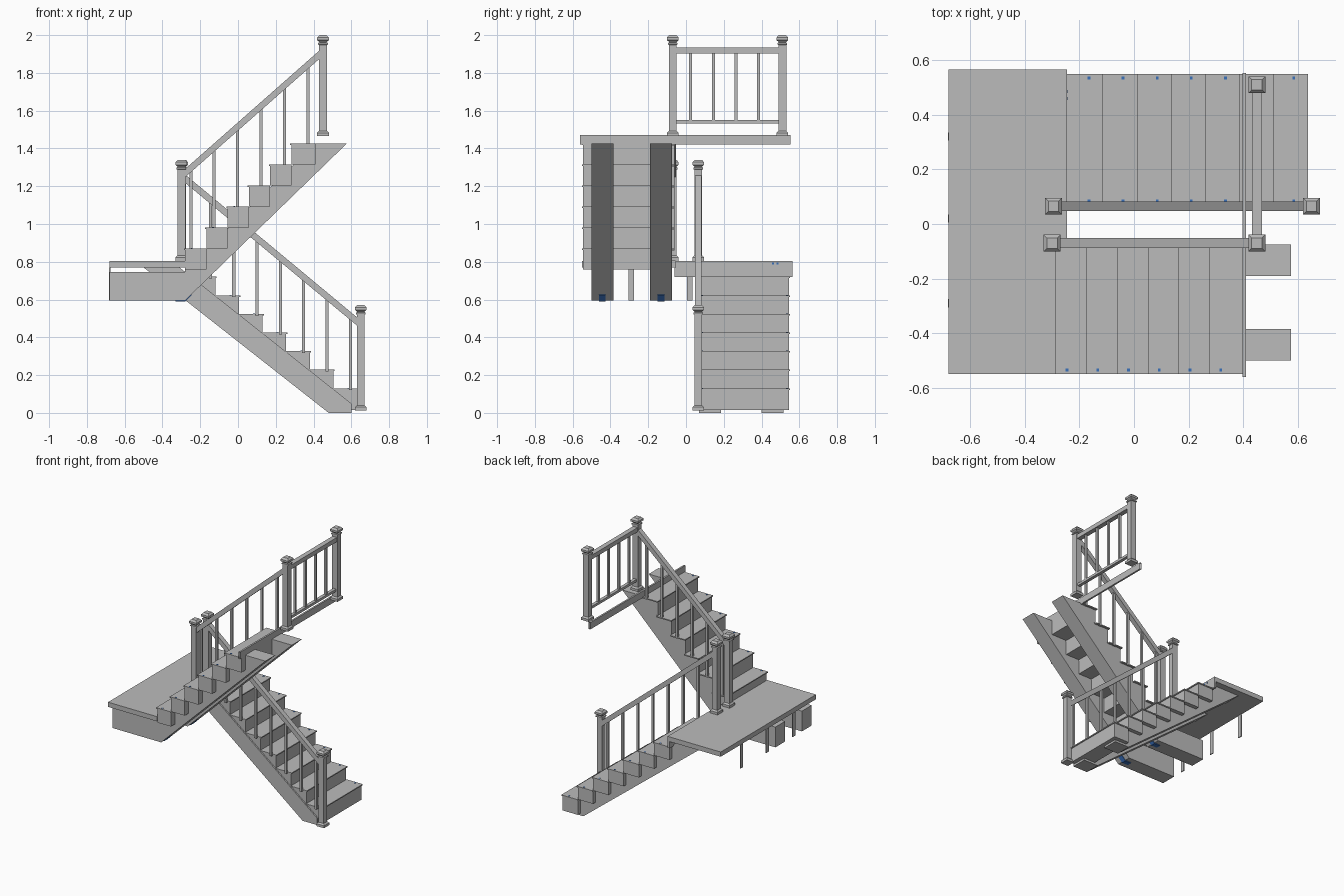
import bpy, bmesh

cube = bpy.data.objects.get("Cube")
if cube:
    bpy.data.objects.remove(cube, do_unlink=True)


def material(name, rgb):
    m = bpy.data.materials.new(name)
    m.use_nodes = True
    m.diffuse_color = (*rgb, 1)
    m.node_tree.nodes["Principled BSDF"].inputs["Base Color"].default_value = (*rgb, 1)
    return m


GREY = material("light_grey", (0.5, 0.5, 0.5))
BLUE = material("bolt_blue", (0.04, 0.16, 0.5))


def finish(name, bm, mat=GREY):
    bmesh.ops.recalc_face_normals(bm, faces=bm.faces)
    mesh = bpy.data.meshes.new(name)
    bm.to_mesh(mesh)
    bm.free()
    mesh.materials.append(mat)
    ob = bpy.data.objects.new(name, mesh)
    bpy.context.collection.objects.link(ob)
    return ob


def loft(name, rings, mat=GREY, caps=True):
    """Skin a list of matching point loops."""
    bm = bmesh.new()
    loops = [[bm.verts.new(p) for p in ring] for ring in rings]
    n = len(loops[0])
    for a, b in zip(loops, loops[1:]):
        for i in range(n):
            j = (i + 1) % n
            bm.faces.new((a[i], a[j], b[j], b[i]))
    if caps:
        bm.faces.new(loops[0])
        bm.faces.new(loops[-1])
    return finish(name, bm, mat)


def side_prism(name, xz, y0, y1, mat=GREY, caps=True):
    return loft(name, [[(x, y, z) for x, z in xz] for y in (y0, y1)], mat, caps)


def box(name, x0, x1, y0, y1, z0, z1, mat=GREY, caps=True):
    return side_prism(name, [(x0, z0), (x1, z0), (x1, z1), (x0, z1)], y0, y1, mat, caps)


def post(name, x, y, z, h):
    """Square newel post with foot, collar and faceted cap."""
    profile = [(.031, 0), (.031, .018), (.021, .028), (.021, h - .052), (.026, h - .05),
               (.026, h - .042), (.019, h - .038), (.022, h - .034), (.031, h - .027),
               (.031, h - .013), (.019, h)]
    loft(name, [[(x - r, y - r, z + t), (x + r, y - r, z + t),
                 (x + r, y + r, z + t), (x - r, y + r, z + t)] for r, t in profile])


def baluster(name, x, y, z0, z1):
    r = .008
    box(name, x - r, x + r, y - r, y + r, z0, z1)


def sloped_rail(name, xa, za, xb, zb, y):
    t = .022
    side_prism(name, [(xa, za - t), (xb, zb - t), (xb, zb + t), (xa, za + t)],
               y - .018, y + .018)


def bolt(name, x, y, z):
    box(name, x - .005, x + .005, y - .005, y + .005, z - .003, z + .002, BLUE)


# Lower flight: box steps climbing toward -x
LOW_Y, UP_Y = .065, -.07
LOW_STEP, LOW_RISE = .125, .0985
for i in range(7):
    right = .63 - i * LOW_STEP
    left = right - LOW_STEP
    top = .13 + i * LOW_RISE
    bottom = top - LOW_RISE if i else .015
    box("lower_step", left, right, .08, .545, bottom, top - .008)
    box("lower_tread", left, right + .007, .075, .55, top - .008, top)
    x = .595 - i * .1235
    baluster("lower_baluster", x, LOW_Y, top - .01, .485 + .83 * (.63 - x))
    for y in (.535, .084):
        bolt("lower_tread_bolt", right - .045, y, top)

for y in (.07, .4):
    side_prism("lower_stringer", [(.6, 0), (.48, 0), (-.5, .77), (-.31, .77), (.6, .05)],
               y, y + .115)
sloped_rail("lower_handrail", -.28, 1.24, .635, .48, LOW_Y)

# Middle platform, notched where the upper flight starts
plan = [(-.68, -.55), (-.28, -.55), (-.28, -.055), (-.245, -.055), (-.245, .565), (-.68, .565)]
loft("platform", [[(x, y, z) for x, y in plan] for z in (.77, .805)])
box("platform_header", -.26, -.245, -.06, .565, .72, .77)
for y in (-.29, .02, .32):
    box("platform_hanger", -.682, -.675, y - .015, y + .015, .595, .77)
for y in (.46, .485):
    box("header_bolt", -.246, -.243, y - .005, y + .005, .785, .795, BLUE)

# Upper flight: box steps climbing toward +x
UP_STEP, UP_RISE = .1125, .111
for i in range(6):
    left = -.28 + i * UP_STEP
    right = left + UP_STEP if i < 5 else .41
    top = .87 + i * UP_RISE
    box("upper_step", left, right, -.545, -.075, top - UP_RISE, top - .008)
    box("upper_tread", left - .007, right, -.55, -.06, top - .008, top)
    x = -.25 + i * .124
    baluster("upper_baluster", x, UP_Y, top - .01, 1.265 + .88 * (x + .28))
    bolt("upper_tread_bolt", left + .035, -.535, top)

stringer = [(-.68, .595), (-.28, .595), (.575, 1.425), (.41, 1.425),
            (-.28, .76), (-.28, .745), (-.68, .745)]
bracket = [(-.33, .59), (-.28, .59), (-.245, .625), (-.248, .632), (-.284, .597), (-.33, .597)]
for y in (-.5, -.19):
    side_prism("upper_stringer", stringer, y, y + .115)
    side_prism("stringer_bracket", bracket, y + .04, y + .075, BLUE)
sloped_rail("upper_handrail", -.285, 1.265, .435, 1.9, UP_Y)

# Top landing edge and its guard rail
box("landing_edge", .397, .41, -.56, .553, 1.42, 1.47, caps=False)
GUARD_X = .45
box("guard_top_rail", GUARD_X - .018, GUARD_X + .018, UP_Y, .51, 1.903, 1.935)
box("guard_bottom_rail", GUARD_X - .012, GUARD_X + .012, UP_Y, .51, 1.533, 1.551)
for i in range(4):
    baluster("guard_baluster", GUARD_X, .025 + i * .12, 1.54, 1.91)

# Newel posts
post("lower_bottom_post", .65, LOW_Y, .012, .56)
post("lower_top_post", -.295, LOW_Y, .805, .535)
post("upper_bottom_post", -.3, UP_Y, .805, .535)
post("upper_top_post", GUARD_X, UP_Y, 1.465, .535)
post("guard_end_post", GUARD_X, .51, 1.465, .535)
